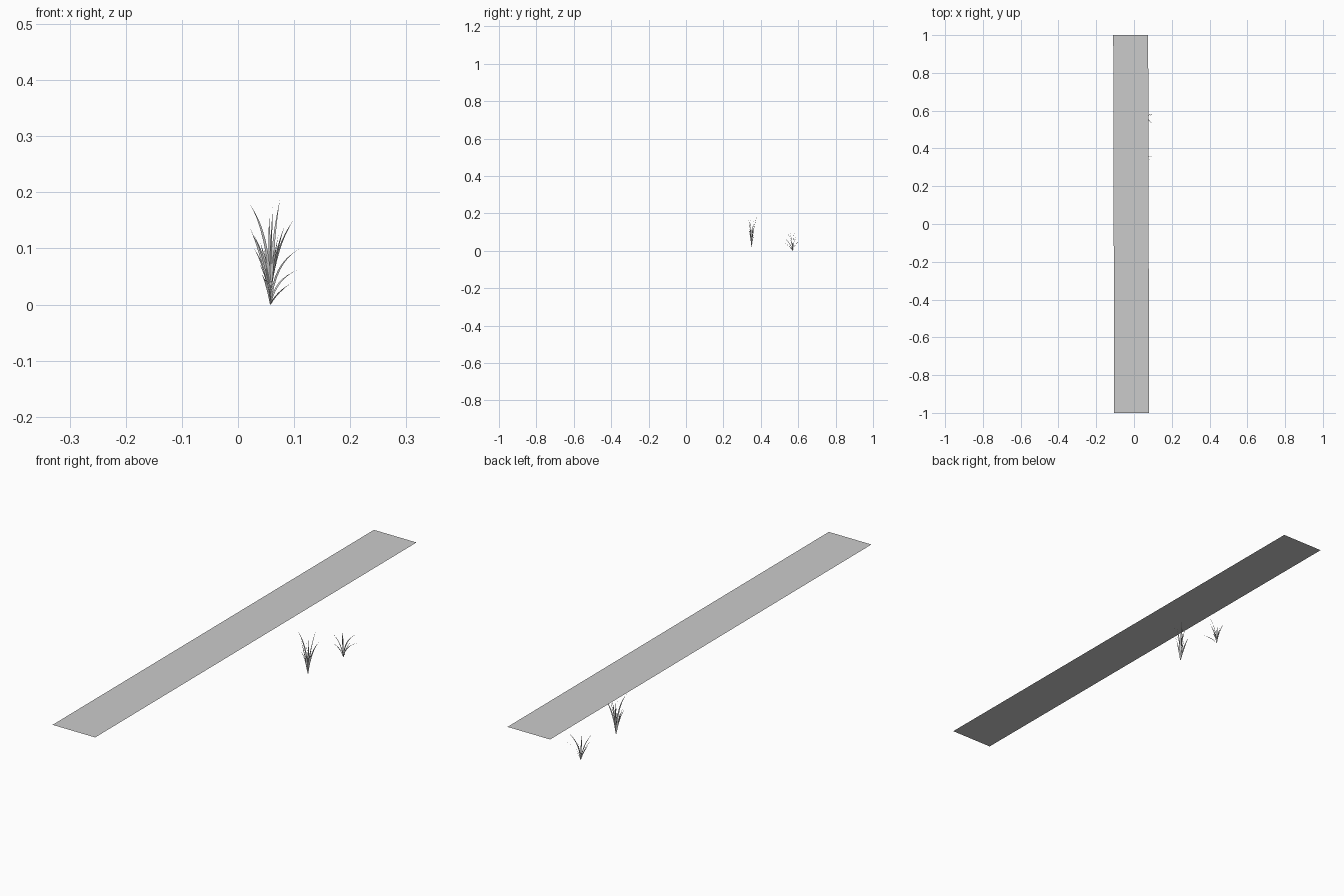
import bpy, bmesh, math
from mathutils import Vector

if "Cube" in bpy.data.objects:
    bpy.data.objects.remove(bpy.data.objects["Cube"])


def new_object(name, bm):
    mesh = bpy.data.meshes.new(name)
    bm.to_mesh(mesh)
    bm.free()
    obj = bpy.data.objects.new(name, mesh)
    bpy.context.collection.objects.link(obj)
    return obj


def add_blade(bm, base, tip, lean, rise, width, twist, segments=8):
    """Tapered ribbon that grows upright and then arches out to its tip."""
    base, tip = Vector(base), Vector(tip)
    control = Vector((tip.x * lean, tip.y * lean, tip.z * rise))
    side = Vector((math.cos(twist), math.sin(twist), 0))
    previous = None
    for i in range(segments):
        t = i / segments
        p = base + control * (2 * t * (1 - t)) + tip * t * t
        w = width * (0.35 + 1.6 * t * (1 - t)) * (1 - t ** 3)
        pair = [bm.verts.new(p - side * w), bm.verts.new(p + side * w)]
        if previous:
            bm.faces.new((previous[0], previous[1], pair[1], pair[0]))
        previous = pair
    bm.faces.new((previous[0], previous[1], bm.verts.new(base + tip)))


def grass_tuft(name, base, blades, width):
    bm = bmesh.new()
    for i, (dx, dy, dz, lean, rise) in enumerate(blades):
        twist = (0.35, -0.5, 0.8, -0.2, -0.9)[i % 5]
        add_blade(bm, base, (dx, dy, dz), lean, rise, width, twist)
    obj = new_object(name, bm)
    for poly in obj.data.polygons:
        poly.use_smooth = True
    return obj


# Long flat strip hovering above the grass, very slightly skewed
bm = bmesh.new()
corners = [(-0.105, -1), (0.08, -1), (0.075, 1), (-0.11, 1)]
bm.faces.new([bm.verts.new((x, y, 0.29)) for x, y in corners])
new_object("flat_strip", bm)

# Tall tuft: tip offset x, y, z, then lean and rise of the arch
tall = [
    (-0.038, -0.010, 0.160, 0.10, 0.70), (0.017, 0.030, 0.168, 0.20, 0.60),
    (0.042, 0.010, 0.132, 0.20, 0.65), (-0.036, 0.008, 0.115, 0.35, 0.55),
    (0.004, -0.018, 0.155, 0.00, 0.50), (-0.003, 0.012, 0.145, 0.30, 0.50),
    (-0.030, -0.015, 0.105, 0.30, 0.60), (0.025, -0.012, 0.120, 0.30, 0.60),
    (-0.018, 0.018, 0.090, 0.40, 0.60), (0.014, 0.006, 0.105, 0.30, 0.50),
    (-0.012, -0.008, 0.080, 0.40, 0.50), (0.008, -0.014, 0.090, 0.30, 0.50),
]
grass_tuft("tall_grass_tuft", (0.058, 0.351, 0.02), tall, 0.0036)

# Short spreading tuft
short = [
    (0.050, 0.010, 0.098, 0.10, 0.75), (0.050, 0.016, 0.062, 0.15, 0.75),
    (0.040, -0.040, 0.040, 0.25, 0.55), (-0.030, -0.030, 0.100, 0.20, 0.65),
    (-0.020, -0.052, 0.072, 0.20, 0.65), (-0.018, 0.022, 0.085, 0.25, 0.60),
    (0.010, 0.032, 0.050, 0.25, 0.60), (0.004, -0.014, 0.100, 0.20, 0.50),
    (-0.016, -0.030, 0.055, 0.25, 0.60),
]
grass_tuft("short_grass_tuft", (0.058, 0.57, 0.0), short, 0.0030)
